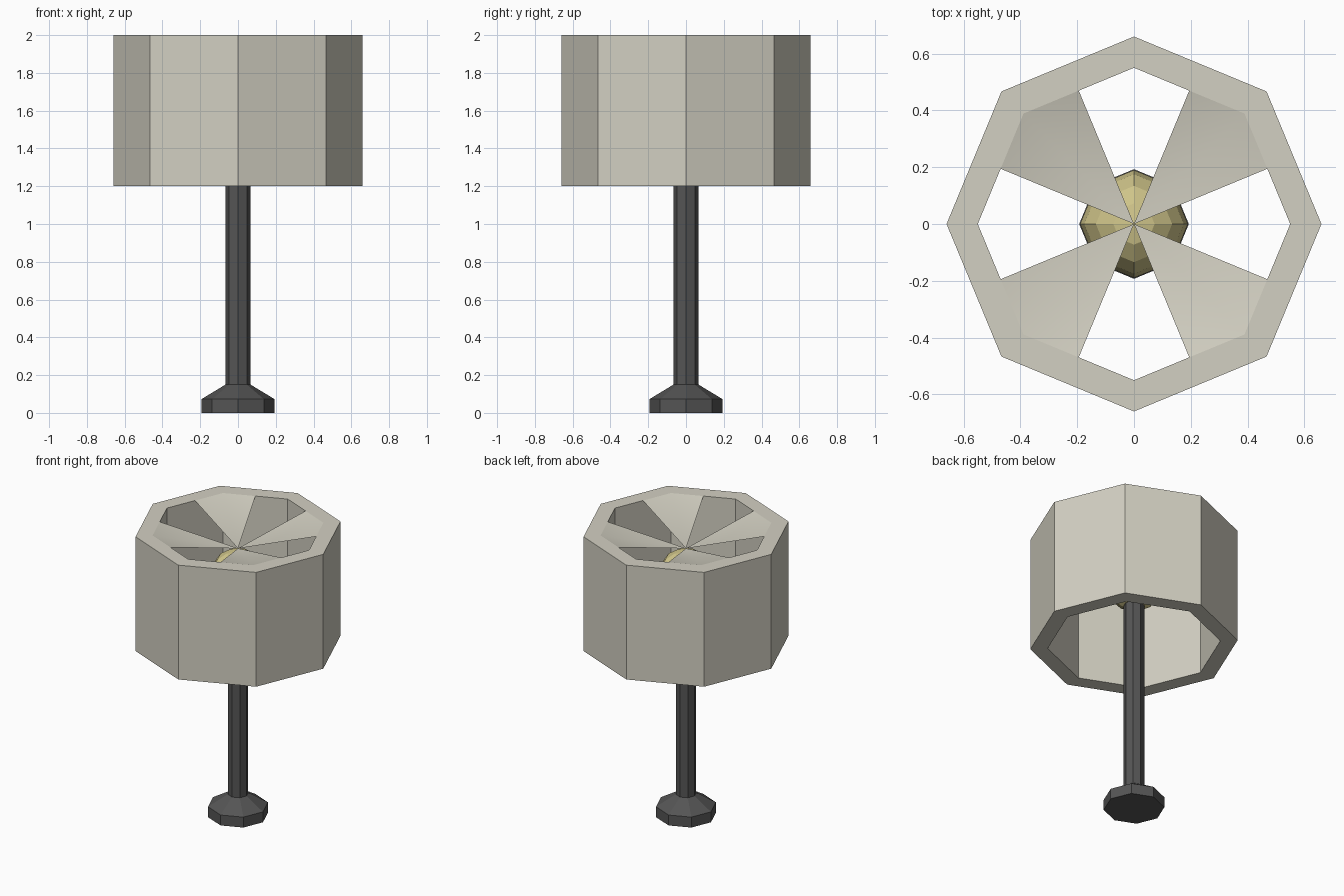
import bpy, bmesh
from math import sin, cos, pi

if "Cube" in bpy.data.objects:
    bpy.data.objects.remove(bpy.data.objects["Cube"])


def material(name, rgb):
    m = bpy.data.materials.new(name)
    m.diffuse_color = (*rgb, 1)
    m.use_nodes = True
    m.node_tree.nodes["Principled BSDF"].inputs["Base Color"].default_value = m.diffuse_color
    return m


dark = material("dark_metal", (0.09, 0.09, 0.09))
cream = material("cream", (0.65, 0.63, 0.54))
yellow = material("warm_yellow", (0.62, 0.55, 0.25))


def finish(bm, name, mat):
    bmesh.ops.recalc_face_normals(bm, faces=bm.faces)
    mesh = bpy.data.meshes.new(name)
    bm.to_mesh(mesh)
    bm.free()
    mesh.materials.append(mat)
    ob = bpy.data.objects.new(name, mesh)
    bpy.context.collection.objects.link(ob)
    return ob


def octagon(bm, r, z):
    return [bm.verts.new((r * cos(i * pi / 4), r * sin(i * pi / 4), z)) for i in range(8)]


def octagon_mid(bm, r, z):
    # octagon with an extra point in the middle of every side
    ring = []
    for i in range(16):
        k = r if i % 2 == 0 else r * cos(pi / 8)
        ring.append(bm.verts.new((k * cos(i * pi / 8), k * sin(i * pi / 8), z)))
    return ring


def bridge(bm, a, b):
    n = len(a)
    for i in range(n):
        j = (i + 1) % n
        bm.faces.new((a[i], a[j], b[j], b[i]))


def lathe(name, profile, mat):
    bm = bmesh.new()
    rings = [octagon(bm, r, z) for r, z in profile]
    for a, b in zip(rings, rings[1:]):
        bridge(bm, a, b)
    bm.faces.new(rings[0])
    bm.faces.new(rings[-1])
    return finish(bm, name, mat)


# foot and pole
lathe("base", [(0.193, 0), (0.193, 0.073), (0.066, 0.15)], dark)
lathe("pole", [(0.066, 0.15), (0.066, 1.5)], dark)

# bulb
bm = bmesh.new()
bmesh.ops.create_uvsphere(bm, u_segments=8, v_segments=8, radius=0.19)
bmesh.ops.translate(bm, verts=bm.verts, vec=(0, 0, 1.66))
finish(bm, "bulb", yellow)

# thick-walled shade
bm = bmesh.new()
loops = [octagon_mid(bm, r, z) for r, z in
         ((0.66, 1.2), (0.66, 2.0), (0.55, 2.0), (0.55, 1.2))]
for k in range(4):
    bridge(bm, loops[k], loops[(k + 1) % 4])
shade = finish(bm, "shade", cream)

# four wedge spokes dipping to the centre
bm = bmesh.new()
ring = octagon_mid(bm, 0.55, 2.0)
hub = bm.verts.new((0, 0, 1.865))
for i in range(4):
    a, b, c = (ring[4 * i + k] for k in (1, 2, 3))
    bm.faces.new((hub, a, b))
    bm.faces.new((hub, b, c))
bmesh.ops.delete(bm, geom=[v for v in bm.verts if not v.link_faces], context='VERTS')
spokes = finish(bm, "shade_spokes", cream)

for ob in (shade, spokes):
    bpy.context.view_layer.objects.active = ob
    ob.select_set(True)
bpy.ops.object.shade_smooth_by_angle()
